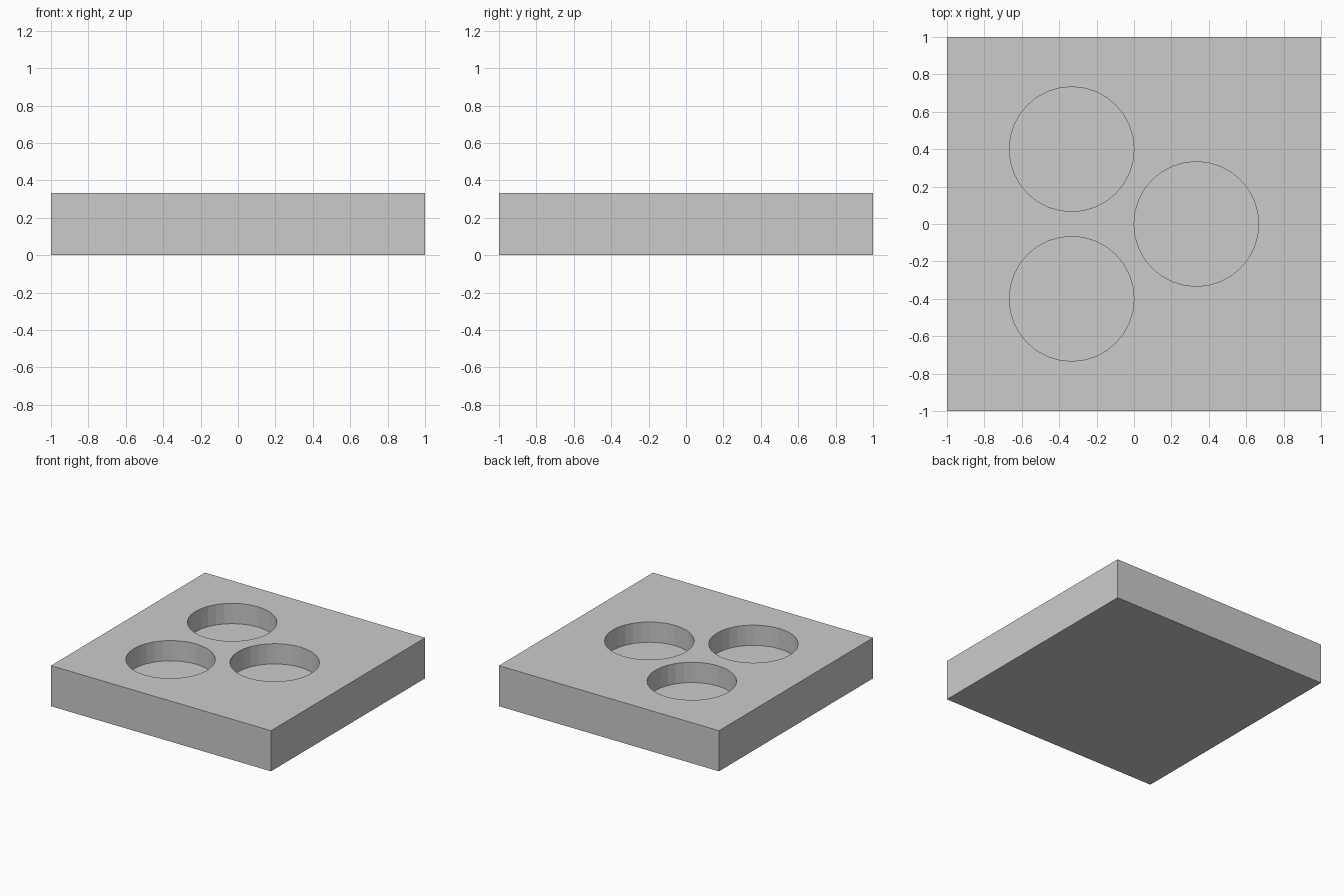
import bpy

if "Cube" in bpy.data.objects:
    bpy.data.objects.remove(bpy.data.objects["Cube"])

H = 1 / 3        # slab height
R = 1 / 3        # pocket radius
DEPTH = 1 / 6    # pocket depth

# Square slab standing on z = 0
bpy.ops.mesh.primitive_cube_add(size=1, location=(0, 0, H / 2))
slab = bpy.context.object
slab.name = "slab"
slab.scale = (2, 2, H)
bpy.ops.object.transform_apply(location=True, rotation=False, scale=True)


def cut_pocket(name, x, y):
    """Sink a round blind pocket into the top of the slab."""
    bpy.ops.mesh.primitive_cylinder_add(
        vertices=32, radius=R, depth=2 * DEPTH, location=(x, y, H))
    cutter = bpy.context.object
    cutter.name = name
    cutter.hide_render = True
    cutter.hide_set(True)
    mod = slab.modifiers.new(name, 'BOOLEAN')
    mod.operation = 'DIFFERENCE'
    mod.solver = 'EXACT'
    mod.object = cutter


# Three round pockets in a triangle
for i, (x, y) in enumerate([(-1 / 3, 0.4), (-1 / 3, -0.4), (1 / 3, 0)]):
    cut_pocket(f"pocket_cutter_{i + 1}", x, y)
